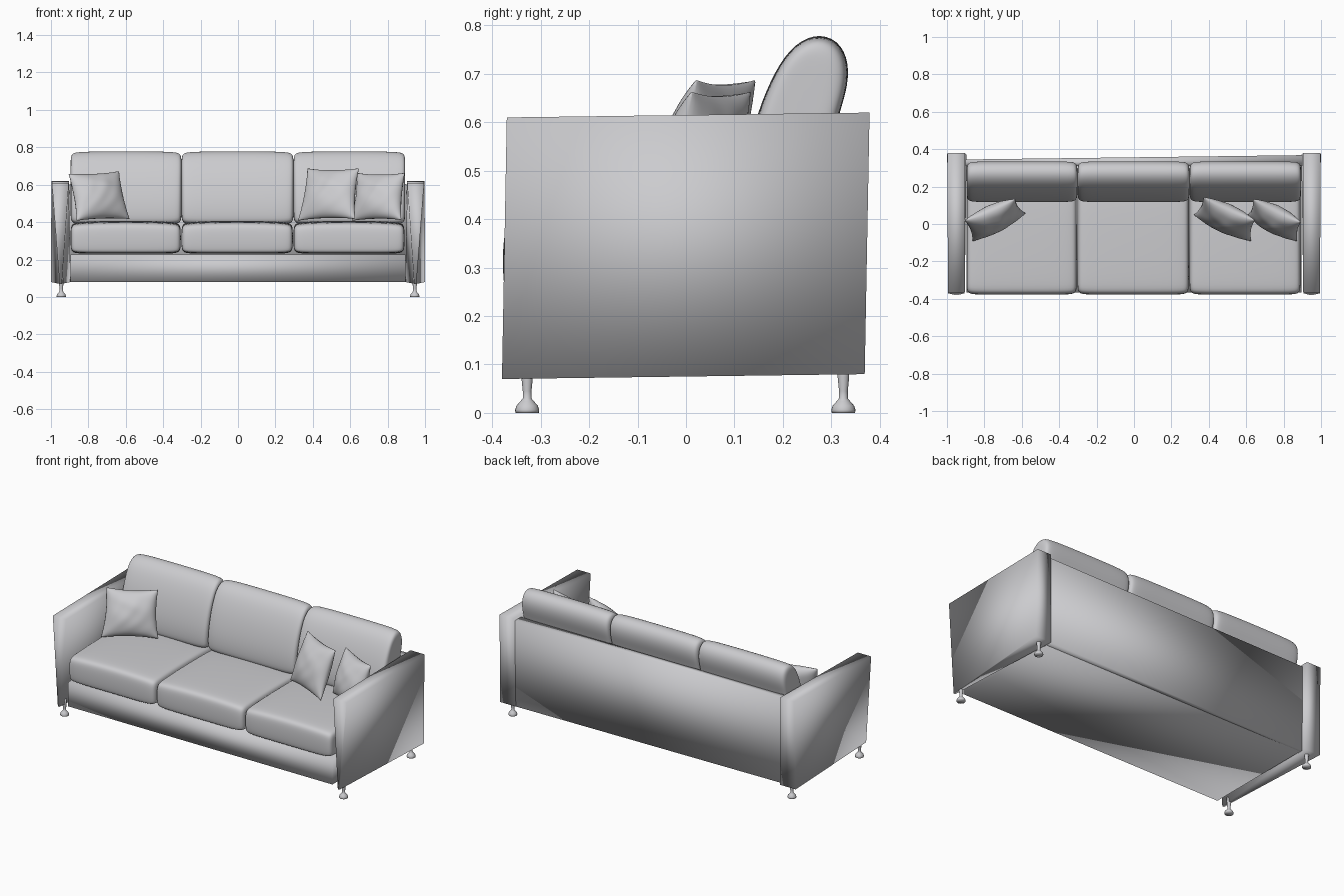
import bpy, bmesh, math
from mathutils import Vector

if "Cube" in bpy.data.objects:
    bpy.data.objects.remove(bpy.data.objects["Cube"])

# One upholstery colour for everything
grey = bpy.data.materials.new("light_grey")
grey.use_nodes = True
colour = (0.6, 0.6, 0.62, 1)
grey.diffuse_color = colour
grey.node_tree.nodes["Principled BSDF"].inputs["Base Color"].default_value = colour


def make(name, verts, faces, subdiv=0):
    mesh = bpy.data.meshes.new(name)
    mesh.from_pydata(verts, [], faces)
    bm = bmesh.new()
    bm.from_mesh(mesh)
    bmesh.ops.remove_doubles(bm, verts=bm.verts, dist=0.0001)
    bmesh.ops.recalc_face_normals(bm, faces=bm.faces)
    for f in bm.faces:
        f.smooth = True
    bm.to_mesh(mesh)
    bm.free()
    mesh.materials.append(grey)
    obj = bpy.data.objects.new(name, mesh)
    bpy.context.collection.objects.link(obj)
    if subdiv:
        mod = obj.modifiers.new("soften", "SUBSURF")
        mod.levels = mod.render_levels = subdiv
    return obj


def loft(name, rings, subdiv=0):
    """Skin equal closed rings and cap both ends."""
    n = len(rings[0])
    verts = [p for ring in rings for p in ring]
    faces = [tuple(range(n)), tuple(range(len(verts) - n, len(verts)))]
    for r in range(len(rings) - 1):
        for i in range(n):
            j = (i + 1) % n
            faces.append((r * n + i, r * n + j, (r + 1) * n + j, (r + 1) * n + i))
    return make(name, verts, faces, subdiv)


def cushion(name, x0, x1, profile, crown):
    """Padded block: a (y, z) profile swept along x, with rounded ends and a crown."""
    ys, zs = zip(*profile)
    cy, cz = (min(ys) + max(ys)) / 2, (min(zs) + max(zs)) / 2
    hy, hz = max(ys) - cy, max(zs) - cz
    ends = [(0, 0.06), (0.001, 0.03), (0.008, 0.01), (0.03, 0.002)]
    stations = [(x0 + d, s) for d, s in ends]
    stations += [(x0 + (x1 - x0) * k / 6, 0) for k in range(1, 6)]
    stations += [(x1 - d, s) for d, s in reversed(ends)]
    rings = []
    for x, s in stations:
        t = (2 * x - x0 - x1) / (x1 - x0)
        puff = crown * (1 - t * t)
        rings.append([(x, cy + (y - cy) * (1 - s / hy),
                       cz + (z - cz) * (1 - s / hz) + (puff if z > cz else 0))
                      for y, z in profile])
    return loft(name, rings, 2)


def pillow(name, corners):
    """Square throw pillow between bottom-left, bottom-right, top-right, top-left."""
    bl, br, tr, tl = (Vector(c) for c in corners)
    normal = (br - bl).cross(tl - bl).normalized()
    n = 16
    verts, faces = [], []
    for side in (1, -1):
        base = len(verts)
        for j in range(n + 1):
            for i in range(n + 1):
                u, v = 2 * i / n - 1, 2 * j / n - 1
                a = u * (1 - 0.09 * (1 - v * v))
                b = v * (1 - 0.09 * (1 - u * u))
                low = bl.lerp(br, (a + 1) / 2)
                high = tl.lerp(tr, (a + 1) / 2)
                body = (1 - u * u) * (1 - v * v)
                wrinkle = 0.004 * math.sin(7 * u + 4 * v * v) * math.sin(6 * v - 3 * u) * body
                lift = side * 0.065 * body ** 0.6 + wrinkle
                verts.append(low.lerp(high, (b + 1) / 2) + normal * lift)
        for j in range(n):
            for i in range(n):
                k = base + j * (n + 1) + i
                faces.append((k, k + 1, k + n + 2, k + n + 1))
    return make(name, verts, faces, 1)


def lathe(name, profile, x, y, sides=20):
    rings = [[(x + r * math.cos(2 * math.pi * i / sides),
               y + r * math.sin(2 * math.pi * i / sides), z) for i in range(sides)]
             for r, z in profile]
    return loft(name, rings)


# Arms: front edge tapers towards the floor, back edge widens
for side, label in ((1, "left"), (-1, "right")):
    rings = []
    for y, z0, z1, low, high in ((-0.375, 0.07, 0.61, 0.006, 0.045),
                                 (0.374, 0.08, 0.62, 0.053, 0.047)):
        dy = 0.005
        rings.append([(side * (0.948 - low), y - dy, z0), (side * (0.948 + low), y - dy, z0),
                      (side * (0.95 + high), y + dy, z1), (side * (0.95 - high), y + dy, z1)])
    loft(label + "_arm", rings)

# Base frame and slightly skewed back panel
loft("base_frame", [[(x, -0.365, 0.08), (x, 0.33, 0.08), (x, 0.33, 0.228), (x, -0.365, 0.228)]
                    for x in (-0.895, 0.895)])
loft("back_panel", [[(x, 0.31, 0.08), (x, y, 0.08), (x, y, 0.605), (x, 0.31, 0.605)]
                    for x, y in ((-0.9, 0.345), (0.9, 0.368))])

# Seat and back cushions
seat_profile = [(-0.36, 0.232), (-0.374, 0.24), (-0.379, 0.3), (-0.377, 0.36), (-0.365, 0.383),
                (-0.33, 0.393), (-0.1, 0.4), (0.12, 0.4), (0.24, 0.39), (0.25, 0.3),
                (0.24, 0.235), (-0.05, 0.23)]
back_profile = [(0.13, 0.385), (0.115, 0.41), (0.118, 0.5), (0.142, 0.6), (0.172, 0.68),
                (0.212, 0.75), (0.265, 0.782), (0.315, 0.768), (0.338, 0.72), (0.332, 0.66),
                (0.31, 0.6), (0.295, 0.5), (0.285, 0.39)]
for label, x0, x1 in (("right", -0.895, -0.306), ("middle", -0.302, 0.293), ("left", 0.297, 0.89)):
    cushion(label + "_seat_cushion", x0, x1, seat_profile, 0.008)
    cushion(label + "_back_cushion", x0, x1 + 0.004, back_profile, 0.003)

# Throw pillows
pillow("right_pillow", [(-0.87, -0.1, 0.4), (-0.57, 0.06, 0.41),
                        (-0.63, 0.14, 0.68), (-0.915, 0.02, 0.665)])
pillow("left_inner_pillow", [(0.31, 0.05, 0.4), (0.635, -0.1, 0.41),
                             (0.655, 0.02, 0.695), (0.365, 0.15, 0.695)])
pillow("left_outer_pillow", [(0.6, 0.05, 0.4), (0.88, -0.1, 0.405),
                             (0.9, 0.01, 0.67), (0.63, 0.14, 0.67)])

# Turned legs
leg_profile = [(0.024, 0), (0.025, 0.006), (0.022, 0.015), (0.014, 0.024),
               (0.009, 0.03), (0.009, 0.045), (0.012, 0.075), (0.012, 0.1)]
for x, side in ((0.945, "left"), (-0.945, "right")):
    for y, end in ((-0.328, "front"), (0.325, "back")):
        lathe(f"{end}_{side}_leg", leg_profile, x, y)
